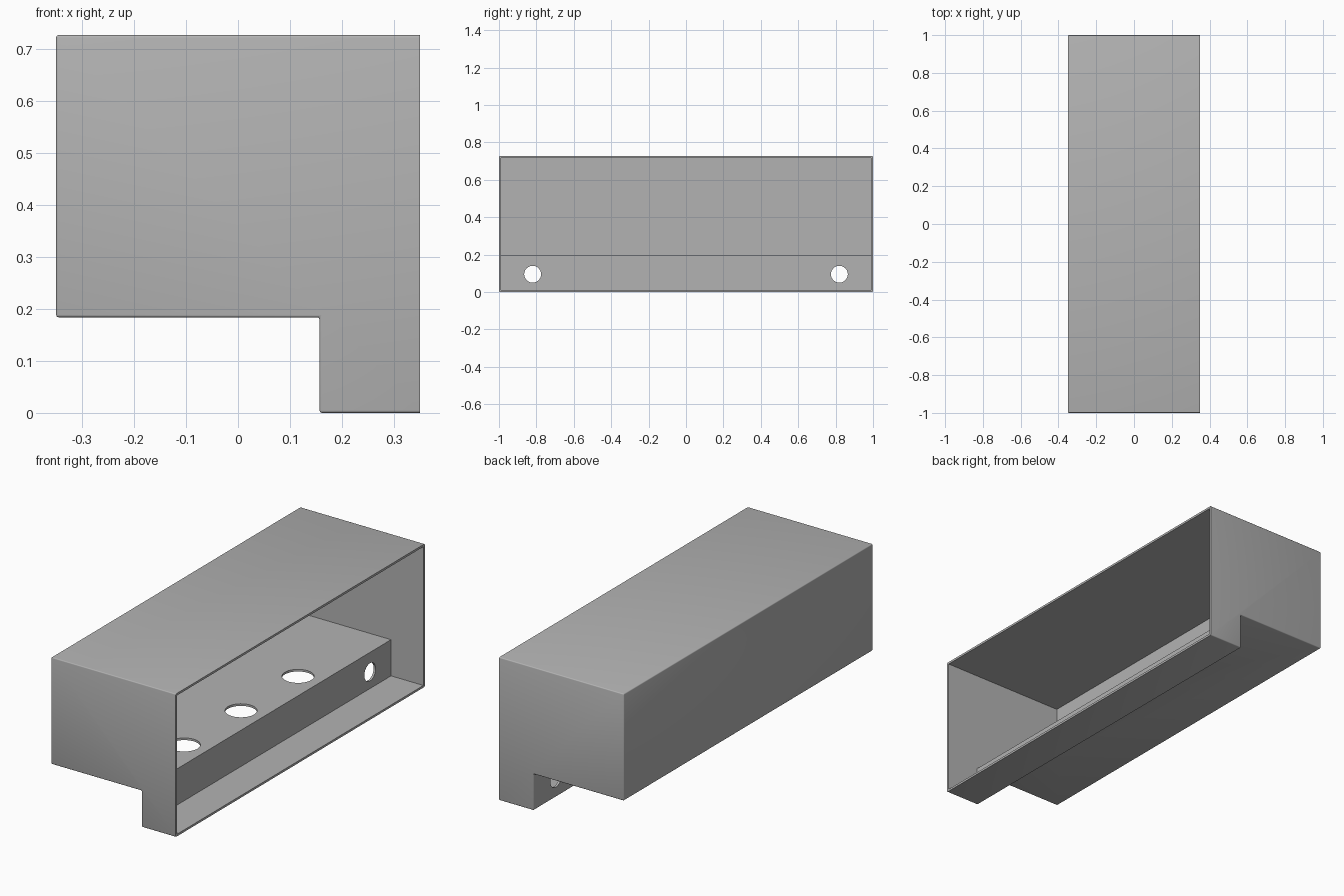
import bpy, bmesh
from mathutils import Matrix

if "Cube" in bpy.data.objects:
    bpy.data.objects.remove(bpy.data.objects["Cube"], do_unlink=True)

W, H, STEP_X, STEP_Z, T = 0.35, 0.727, 0.157, 0.184, 0.011

steel = bpy.data.materials.new("grey sheet metal")
steel.use_nodes = True
GREY = (0.45, 0.45, 0.45, 1)
steel.diffuse_color = GREY
steel.node_tree.nodes["Principled BSDF"].inputs["Base Color"].default_value = GREY


def add(name, bm):
    bmesh.ops.recalc_face_normals(bm, faces=bm.faces)
    mesh = bpy.data.meshes.new(name)
    bm.to_mesh(mesh)
    bm.free()
    mesh.materials.append(steel)
    ob = bpy.data.objects.new(name, mesh)
    bpy.context.collection.objects.link(ob)
    return ob


def stepped_block(inset, right):
    """Stepped profile, shrunk by inset and extruded along y."""
    left, step = -W + inset, STEP_X + inset
    shelf, low, top = STEP_Z + inset, inset, H - inset
    profile = [(left, shelf), (step, shelf), (step, low),
               (right, low), (right, top), (left, top)]
    bm = bmesh.new()
    face = bm.faces.new([bm.verts.new((x, inset - 1, z)) for x, z in profile])
    new = bmesh.ops.extrude_face_region(bm, geom=[face])["geom"]
    verts = [v for v in new if isinstance(v, bmesh.types.BMVert)]
    bmesh.ops.translate(bm, verts=verts, vec=(0, 2 - 2 * inset, 0))
    return bm


def drill(name, location, radius, axis):
    bm = bmesh.new()
    turn = Matrix.Rotation(1.5708, 4, 'Y') if axis == 'X' else Matrix()
    bmesh.ops.create_cone(bm, cap_ends=True, segments=48, radius1=radius,
                          radius2=radius, depth=0.1,
                          matrix=Matrix.Translation(location) @ turn)
    return add(name, bm)


# Outer skin with slightly rounded bends, sharp around the open side
bm = stepped_block(0, W)
bends = [e for e in bm.edges if min(v.co.x for v in e.verts) < W - 0.001]
bmesh.ops.bevel(bm, geom=bends, offset=0.005, segments=3, profile=0.5,
                affect='EDGES', clamp_overlap=True)
housing = add("housing", bm)

# Cavity, open on the right, then shelf holes and step wall holes
cutters = [add("cavity_cutter", stepped_block(T, W + 0.1))]
for y in (-0.495, -0.04, 0.418):
    cutters.append(drill("shelf_hole_cutter", (0.045, y, STEP_Z), 0.074, 'Z'))
for side in (-1, 1):
    cutters.append(drill("wall_hole_cutter", (STEP_X, side * 0.82, 0.095), 0.045, 'X'))

for cutter in cutters:
    cutter.hide_render = True
    mod = housing.modifiers.new(cutter.name, 'BOOLEAN')
    mod.operation, mod.solver, mod.object = 'DIFFERENCE', 'EXACT', cutter

# Bake the cuts and drop the cutters
bpy.context.view_layer.objects.active = housing
housing.select_set(True)
for mod in list(housing.modifiers):
    bpy.ops.object.modifier_apply(modifier=mod.name)
for cutter in cutters:
    bpy.data.objects.remove(cutter, do_unlink=True)
bpy.ops.object.shade_smooth_by_angle(angle=0.6)
